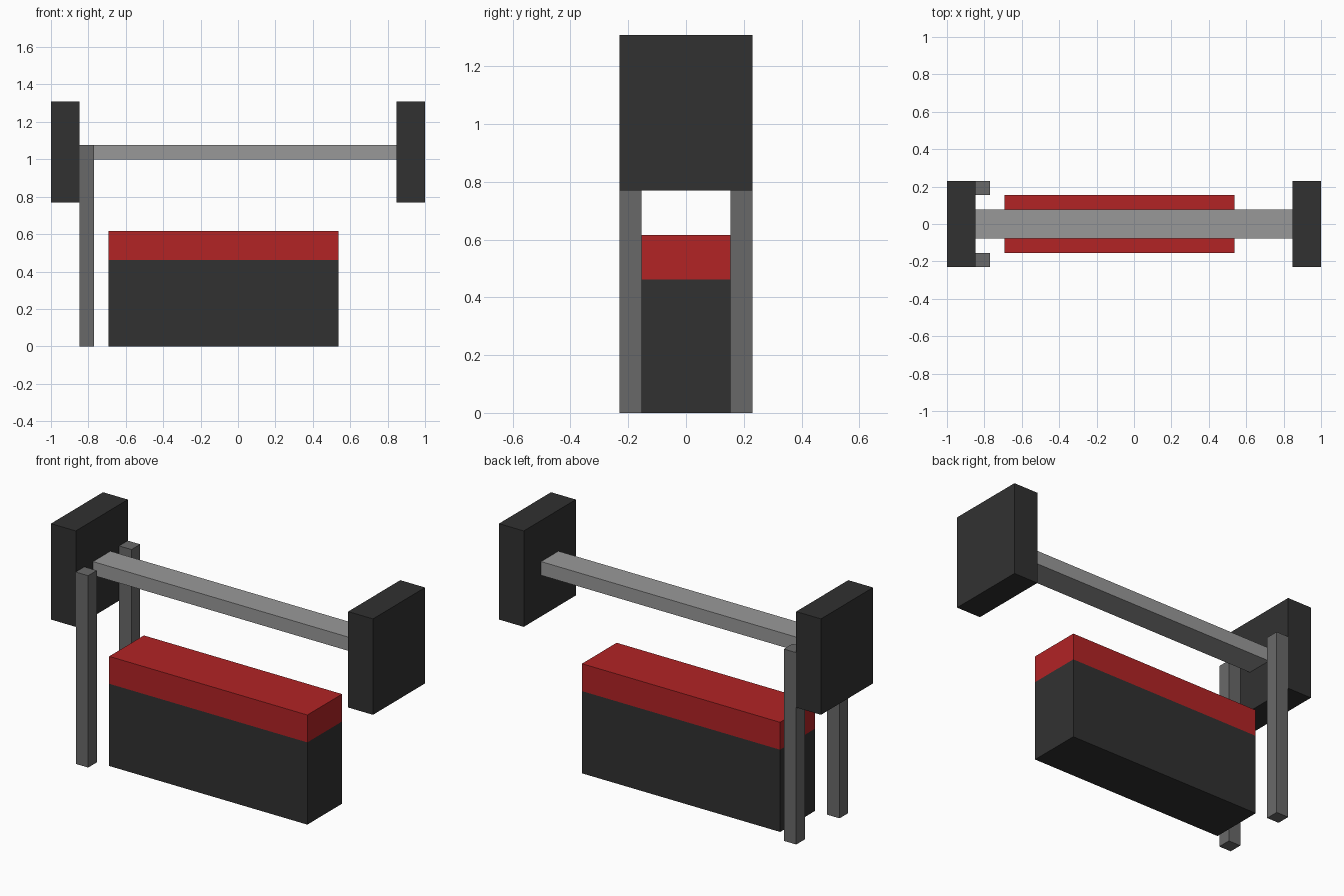
import bpy
import bmesh
from mathutils import Vector

cube = bpy.data.objects.get("Cube")
if cube:
    bpy.data.objects.remove(cube, do_unlink=True)

U = 2 / 26  # module: the whole set is 26 modules long


def linear(c):
    return c / 12.92 if c <= 0.04045 else ((c + 0.055) / 1.055) ** 2.4


def material(name, *rgb):
    m = bpy.data.materials.new(name)
    m.use_nodes = True
    colour = [linear(c / 255) for c in rgb] + [1]
    m.diffuse_color = colour
    bsdf = next(n for n in m.node_tree.nodes if n.type == 'BSDF_PRINCIPLED')
    bsdf.inputs["Base Color"].default_value = colour
    return m


def box(name, low, high, mat):
    """Flat-sided box between two corners given in modules."""
    low, high = Vector(low) * U, Vector(high) * U
    mesh = bpy.data.meshes.new(name)
    bm = bmesh.new()
    bmesh.ops.create_cube(bm, size=1)
    bmesh.ops.scale(bm, vec=high - low, verts=bm.verts)
    bm.to_mesh(mesh)
    bm.free()
    mesh.materials.append(mat)
    obj = bpy.data.objects.new(name, mesh)
    obj.location = (low + high) / 2
    bpy.context.collection.objects.link(obj)
    return obj


black = material("black", 49, 49, 49)
red = material("red padding", 178, 35, 37)
steel = material("light steel", 153, 153, 153)
dark_steel = material("dark steel", 105, 105, 105)

# Bench
box("bench_base", (-9, -2, 0), (7, 2, 6), black)
box("bench_pad", (-9, -2, 6), (7, 2, 8), red)

# Barbell
box("bar", (-11, -1, 13), (11, 1, 14), steel)
box("right_weight", (-13, -3, 10), (-11, 3, 17), black)
box("left_weight", (11, -3, 10), (13, 3, 17), black)

# Uprights of the rack
for name, y in (("front_post", -3), ("back_post", 2)):
    box(name, (-11, y, 0), (-10, y + 1, 14), dark_steel)
